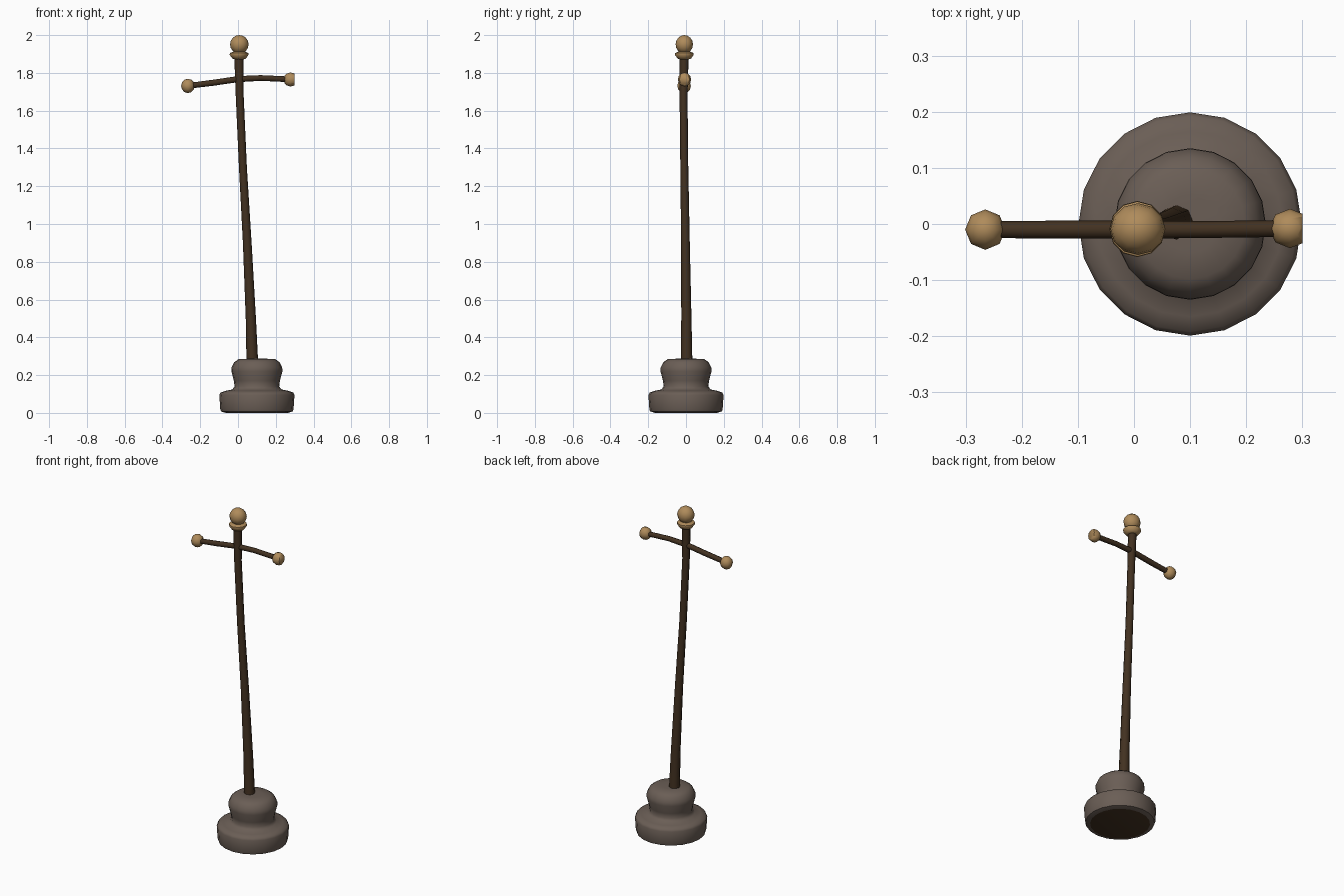
import bpy, bmesh, math
from mathutils import Vector, Matrix

cube = bpy.data.objects.get("Cube")
if cube:
    bpy.data.objects.remove(cube, do_unlink=True)


def material(name, rgb):
    m = bpy.data.materials.new(name)
    m.use_nodes = True
    m.diffuse_color = (*rgb, 1)
    m.node_tree.nodes["Principled BSDF"].inputs["Base Color"].default_value = (*rgb, 1)
    return m


stone = material("grey stone", (0.145, 0.112, 0.092))
wood = material("dark wood", (0.055, 0.031, 0.015))
brass = material("warm brass", (0.43, 0.26, 0.105))


def finish(name, bm, mats, angle=50):
    bmesh.ops.recalc_face_normals(bm, faces=bm.faces)
    me = bpy.data.meshes.new(name)
    bm.to_mesh(me)
    bm.free()
    for m in mats:
        me.materials.append(m)
    ob = bpy.data.objects.new(name, me)
    bpy.context.collection.objects.link(ob)
    bpy.ops.object.select_all(action='DESELECT')
    ob.select_set(True)
    bpy.context.view_layer.objects.active = ob
    bpy.ops.object.shade_smooth_by_angle(angle=math.radians(angle))
    return ob


def loft(bm, rings):
    """Join consecutive vertex rings and cap both ends."""
    for a, b in zip(rings, rings[1:]):
        for i in range(len(a)):
            j = (i + 1) % len(a)
            bm.faces.new((a[i], a[j], b[j], b[i]))
    return bm.faces.new(rings[0]), bm.faces.new(rings[-1])


def ring(bm, centre, u, v, radius, sides):
    steps = [2 * math.pi * i / sides for i in range(sides)]
    return [bm.verts.new(Vector(centre) + radius * (u * math.cos(t) + v * math.sin(t)))
            for t in steps]


X, Y, Z = Vector((1, 0, 0)), Vector((0, 1, 0)), Vector((0, 0, 1))


def lathe(name, centre, profile, mats, sides, angle=50):
    bm = bmesh.new()
    rings = [ring(bm, (centre[0], centre[1], z), X, Y, r, sides) for r, z in profile]
    bottom, _ = loft(bm, rings)
    bottom.material_index = len(mats) - 1
    return finish(name, bm, mats, angle)


def rod(name, path, u, v, mats, sides=8):
    bm = bmesh.new()
    loft(bm, [ring(bm, p[:3], u, v, p[3], sides) for p in path])
    return finish(name, bm, mats)


def ball(name, centre, scale, segments, rings, flat_x=None):
    bm = bmesh.new()
    bmesh.ops.create_uvsphere(bm, u_segments=segments, v_segments=rings, radius=1,
                              matrix=Matrix.LocRotScale(Vector(centre), None, Vector(scale)))
    if flat_x is not None:
        # Cut the outer end off flat
        cut = bmesh.ops.bisect_plane(bm, geom=bm.verts[:] + bm.edges[:] + bm.faces[:],
                                     plane_co=(flat_x, 0, 0), plane_no=X, clear_outer=True)
        edges = [e for e in cut["geom_cut"] if isinstance(e, bmesh.types.BMEdge)]
        bmesh.ops.edgeloop_fill(bm, edges=edges)
    return finish(name, bm, [brass])


# Stepped stone base with a dark underside
lathe("base", (0.1, 0.0),
      [(0.165, 0.0), (0.19, 0.008), (0.194, 0.02), (0.199, 0.095), (0.192, 0.108),
       (0.165, 0.117), (0.13, 0.124), (0.118, 0.14), (0.122, 0.17), (0.135, 0.22),
       (0.134, 0.24), (0.12, 0.268), (0.098, 0.284), (0.05, 0.287)],
      [stone, wood], 20)

# Leaning, slightly bowed pole
rod("pole", [(0.076, 0.003, 0.26, 0.031), (0.068, 0.002, 0.5, 0.027),
             (0.049, -0.003, 0.9, 0.023), (0.026, -0.009, 1.3, 0.021),
             (0.009, -0.013, 1.68, 0.021), (0.004, -0.01, 1.89, 0.024)], X, Y, [wood])

# Curved crossbar
rod("crossbar", [(-0.265, -0.01, 1.731, 0.015), (-0.13, -0.01, 1.748, 0.016),
                 (0.0, -0.01, 1.767, 0.016), (0.12, -0.01, 1.773, 0.015),
                 (0.27, -0.008, 1.766, 0.015)], Y, Z, [wood])

# Knobs on the crossbar ends
ball("right_knob", (-0.265, -0.01, 1.731), (0.036, 0.036, 0.038), 8, 6)
ball("left_knob", (0.278, -0.008, 1.765), (0.037, 0.035, 0.037), 8, 6, flat_x=0.3)

# Collar and round finial on the pole top
lathe("collar", (0.006, -0.009),
      [(0.024, 1.872), (0.036, 1.876), (0.05, 1.896), (0.049, 1.905), (0.03, 1.913)],
      [brass], 12)
ball("finial", (0.007, -0.009, 1.951), (0.049, 0.046, 0.049), 12, 8)
